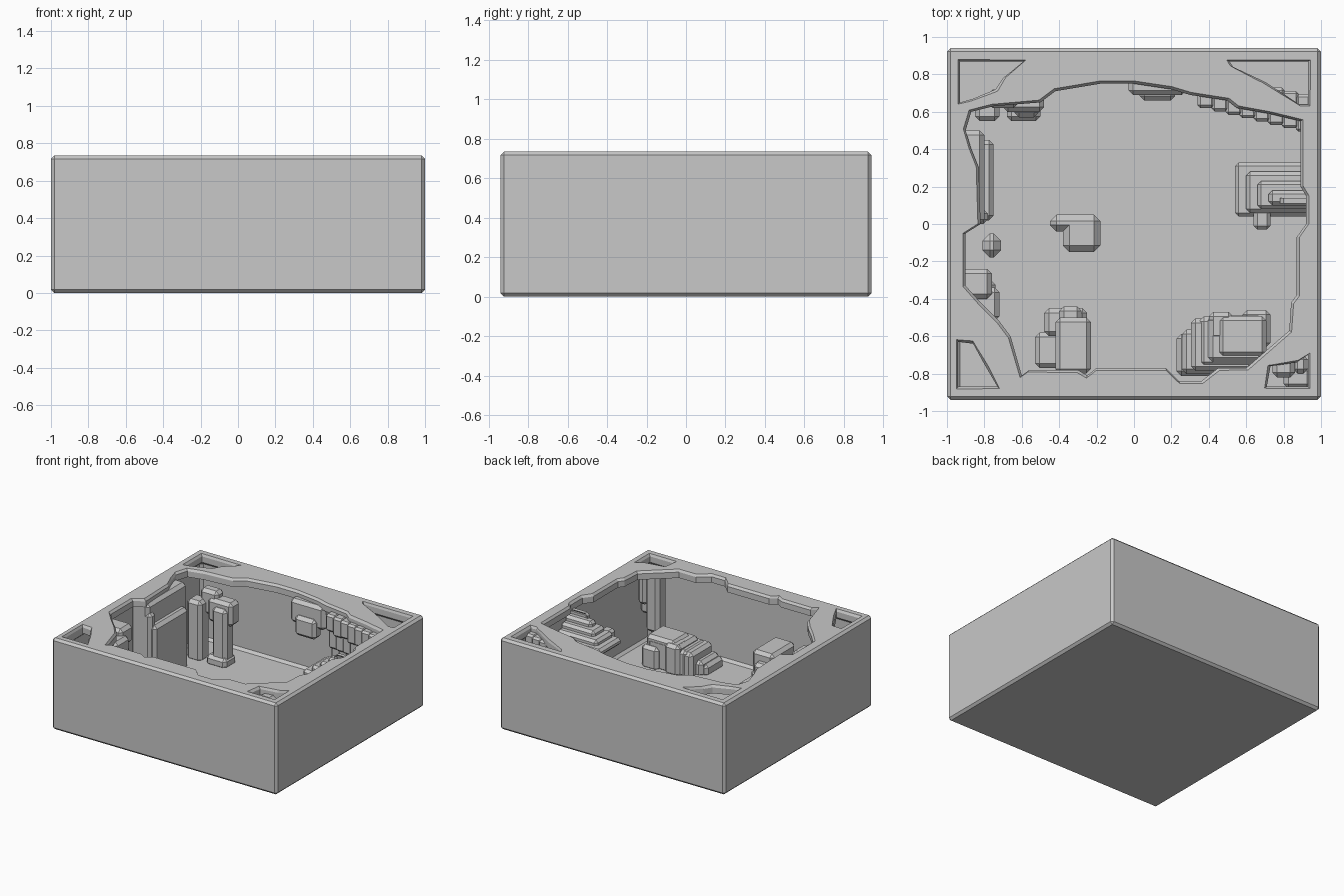
import bpy, bmesh, random
from mathutils import Vector

random.seed(4)
if "Cube" in bpy.data.objects:
    bpy.data.objects.remove(bpy.data.objects["Cube"])

stone = bpy.data.materials.new("grey_stone")
stone.use_nodes = True
GREY = (0.58, 0.58, 0.58, 1)
stone.diffuse_color = GREY
stone.node_tree.nodes["Principled BSDF"].inputs["Base Color"].default_value = GREY

HX, HY, TOP = 1.0, 0.94, 0.735
FLOOR, LID = 0.05, 0.67


def finish(name, bm):
    bmesh.ops.recalc_face_normals(bm, faces=bm.faces)
    mesh = bpy.data.meshes.new(name)
    bm.to_mesh(mesh)
    bm.free()
    mesh.materials.append(stone)
    obj = bpy.data.objects.new(name, mesh)
    bpy.context.collection.objects.link(obj)
    return obj


def add_block(bm, lo, hi, chamfer):
    lo, hi = Vector(lo), Vector(hi)
    verts = bmesh.ops.create_cube(bm, size=1)["verts"]
    for v in verts:
        v.co = (lo + hi) / 2 + v.co * (hi - lo)
    if chamfer:
        edges = {e for v in verts for e in v.link_edges}
        bmesh.ops.bevel(bm, geom=list(edges), offset=chamfer, segments=1,
                        profile=0.5, affect='EDGES')


def blocks(name, boxes, chamfer=0.025):
    """Rock made of chamfered blocks: (x0, x1, y0, y1, z0, z1)."""
    bm = bmesh.new()
    for x0, x1, y0, y1, z0, z1 in boxes:
        add_block(bm, (x0, y0, z0), (x1, y1, z1), chamfer)
    return finish(name, bm)


def opening(name, outline):
    """Prism cutter through the roof, flared at the upper rim."""
    bm = bmesh.new()
    mid = sum((Vector(p) for p in outline), Vector((0, 0))) / len(outline)
    rings = []
    for z, grow in ((LID - 0.05, 0), (TOP - 0.018, 0), (TOP + 0.004, 0.018)):
        ring = []
        for p in outline:
            d = Vector(p) - mid
            q = Vector(p) + d.normalized() * grow
            ring.append(bm.verts.new((q.x, q.y, z)))
        rings.append(ring)
    n = len(outline)
    for a, b in zip(rings, rings[1:]):
        for i in range(n):
            j = (i + 1) % n
            bm.faces.new((a[i], a[j], b[j], b[i]))
    bm.faces.new(rings[0][::-1])
    bm.faces.new(rings[-1])
    return finish(name, bm)


# Outer shell
bm = bmesh.new()
add_block(bm, (-HX, -HY, 0), (HX, HY, TOP), 0.018)
shell = finish("cave_shell", bm)

# Hollow chamber and roof openings
cutters = [blocks("chamber_cutter", [(-0.95, 0.95, -0.89, 0.89, FLOOR, LID)], 0.02)]
cutters.append(opening("main_opening_cutter", [
    (-.18, .75), (-.42, .71), (-.5, .65), (-.75, .63), (-.87, .6), (-.9, .5),
    (-.87, .4), (-.83, .3), (-.82, 0), (-.9, -.05), (-.9, -.33), (-.82, -.42),
    (-.72, -.52), (-.66, -.6), (-.6, -.81), (-.56, -.78), (-.3, -.78),
    (-.25, -.81), (-.2, -.77), (.17, -.77), (.24, -.84), (.36, -.84),
    (.45, -.77), (.6, -.77), (.83, -.57), (.84, -.42), (.87, -.38),
    (.87, -.07), (.92, 0), (.92, .15), (.89, .2), (.89, .55), (.72, .59),
    (.55, .62), (.5, .66), (.3, .69), (.2, .72), (0, .75)]))
pits = {
    "back_right": [(-.93, .87), (-.93, .65), (-.86, .67), (-.74, .72), (-.7, .78), (-.59, .87)],
    "back_left": [(.51, .87), (.53, .84), (.7, .76), (.88, .64), (.93, .64), (.93, .87)],
    "front_right": [(-.94, -.87), (-.73, -.87), (-.8, -.75), (-.86, -.64), (-.94, -.63)],
    "front_left": [(.71, -.87), (.93, -.87), (.93, -.7), (.87, -.74), (.73, -.76)],
}
for name, outline in pits.items():
    cutters.append(opening(name + "_pit_cutter", outline))
for cutter in cutters:
    mod = shell.modifiers.new(cutter.name, 'BOOLEAN')
    mod.operation = 'DIFFERENCE'
    mod.solver = 'EXACT'
    mod.object = cutter
    cutter.hide_render = True
    cutter.hide_viewport = True

B = FLOOR - 0.02
L = LID + 0.02

# Low bump and pebble on the floor
blocks("floor_bump", [(-.45, -.18, -.04, .05, B, .13), (-.38, -.18, -.15, .03, B, .13)], 0.035)
blocks("floor_pebble", [(-.81, -.71, -.18, -.05, B, .2)], 0.04)

# Tower near the front wall
blocks("front_tower", [
    (-.53, -.24, -.77, -.58, B, .18), (-.42, -.23, -.8, -.5, B, .42),
    (-.48, -.25, -.6, -.45, B, .28), (-.4, -.28, -.55, -.44, B, .35)])

# Stepped mound at the front left
mound = []
for i in range(7):
    t = i / 6
    x, y = .36 + .22 * t, -.72 + .1 * t
    w = .14 + random.uniform(-.02, .03)
    mound.append((x - w, x + w, y - w * .7, y + w, B, .13 + .2 * t * random.uniform(.8, 1.1)))
mound.append((.4, .53, -.62, -.47, B, .28))
mound.append((.58, .73, -.66, -.46, B, .22))
blocks("front_mound", mound)

# Ledge jutting from the left wall
ledge = []
for i in range(5):
    reach = .54 + .06 * i
    ledge.append((reach, .96, .04 + .02 * i, .33 - .05 * i, .46 + .035 * i, .52 + .04 * i))
blocks("left_ledge", ledge + [(.64, .73, -.03, .12, .42, .54)], 0.02)

# Pillars at the back right
blocks("back_right_pillars", [
    (-.64, -.51, .57, .69, B, .5), (-.68, -.5, .55, .7, B, .12),
    (-.7, -.48, .6, .72, .36, .55), (-.85, -.72, .55, .68, B, .52),
    (-.78, -.62, .62, .72, .4, .6)])

# Thick slab along the right wall
blocks("right_wall_slab", [
    (-.96, -.8, 0, .5, B, L), (-.9, -.75, .02, .45, B, .52),
    (-.9, -.78, .0, .08, B, .62)])

# Sheet of rock at the right front edge
blocks("right_front_sheet", [
    (-.96, -.76, -.4, -.24, .5, .65), (-.93, -.72, -.52, -.34, .42, .6),
    (-.9, -.74, -.46, -.3, .3, .5)])

# Stepped curtain under the back left rim
curtain = []
for i in range(8):
    x = .34 + .075 * i
    y = .67 - .018 * i
    for k in range(3):
        low = L - .13 * (k + 1) - random.uniform(0, .03)
        curtain.append((x, x + .09, y - .05 + .035 * k, y + .08 + .035 * k, low, L))
blocks("back_left_curtain", curtain, 0.015)
blocks("back_hanging_rock", [(-.03, .28, .69, .8, .5, L), (.03, .22, .66, .76, .42, .58)])

# Column inside the front left pit
blocks("front_left_column", [
    (.74, .86, -.82, -.7, .2, L), (.8, .95, -.88, -.76, .3, .62),
    (.85, .93, -.8, -.7, .4, .66)])
